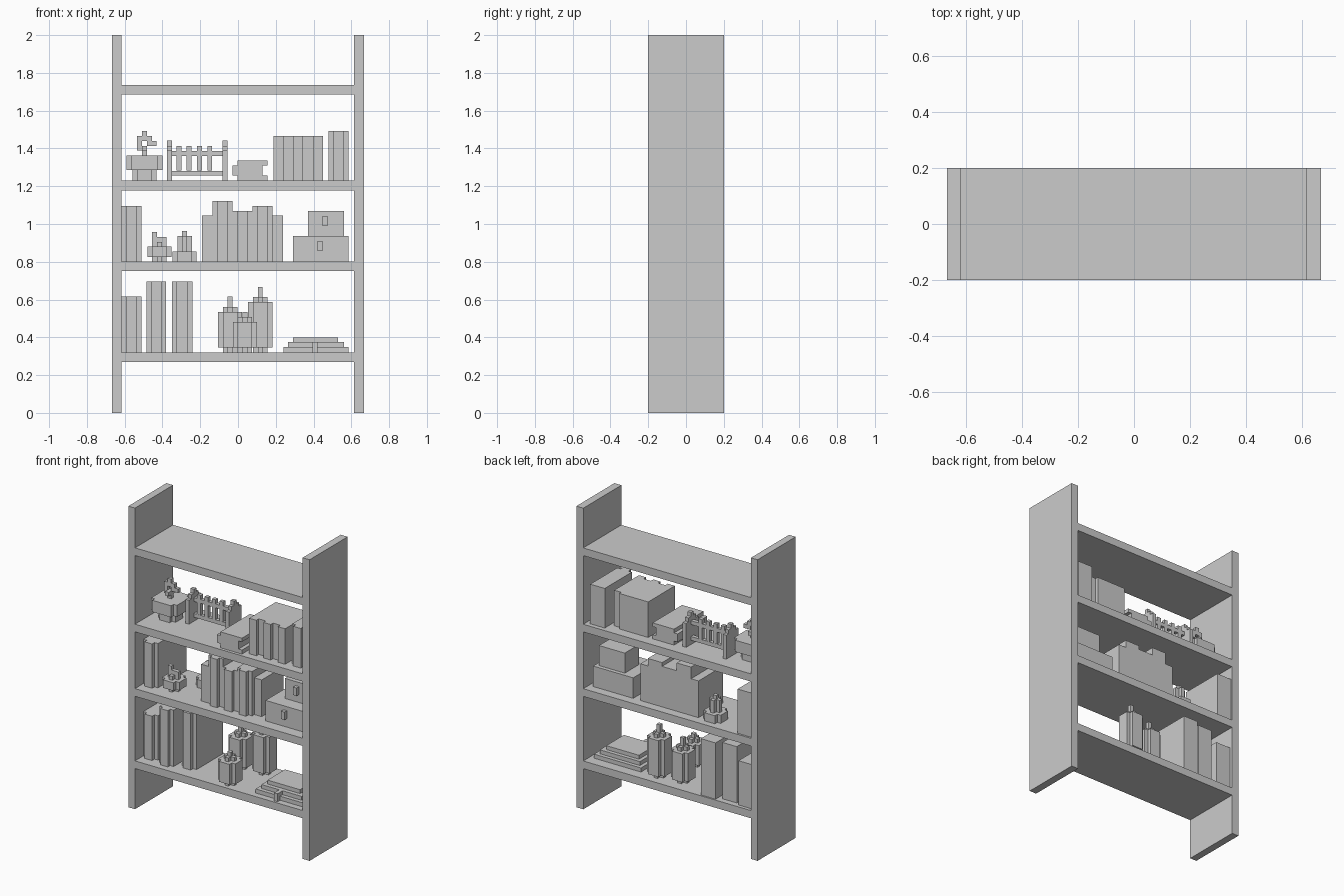
import bpy
import bmesh

default = bpy.data.objects.get("Cube")
if default:
    bpy.data.objects.remove(default, do_unlink=True)

GREY = (0.6, 0.6, 0.6, 1.0)
mat = bpy.data.materials.new("plain grey")
mat.use_nodes = True
mat.diffuse_color = GREY
mat.node_tree.nodes["Principled BSDF"].inputs["Base Color"].default_value = GREY

U = 0.0256  # block unit used by the stepped details


def build(name, boxes):
    """One object from boxes given as (x0, x1, y0, y1, z0, z1)."""
    bm = bmesh.new()
    for x0, x1, y0, y1, z0, z1 in boxes:
        for v in bmesh.ops.create_cube(bm, size=1)["verts"]:
            v.co.x = x1 if v.co.x > 0 else x0
            v.co.y = y1 if v.co.y > 0 else y0
            v.co.z = z1 if v.co.z > 0 else z0
    mesh = bpy.data.meshes.new(name)
    bm.to_mesh(mesh)
    bm.free()
    mesh.materials.append(mat)
    obj = bpy.data.objects.new(name, mesh)
    bpy.context.collection.objects.link(obj)
    return obj


def round_layer(x, y, r, z0, z1):
    """Blocky round slab: a cross of two boxes with stepped corners."""
    s = r - U
    return [(x - r, x + r, y - s, y + s, z0, z1), (x - s, x + s, y - r, y + r, z0, z1)]


def spine_book(name, x0, x1, y0, y1, z0, z1):
    """Upright book whose spine stands out at the front."""
    build(name, [(x0, x1, y0 + U, y1, z0, z1), (x0 + U, x1 - U, y0, y0 + U, z0, z1)])


def bottle(name, x, y, floor, body, top):
    """Bottle with a narrow foot, stepped shoulder and thin stopper."""
    r = 2.5 * U
    parts = round_layer(x, y, r - U, floor, floor + U)
    parts += round_layer(x, y, r, floor + U, body)
    parts += round_layer(x, y, r - U, body, body + U)
    parts.append((x - U / 2, x + U / 2, y - U / 2, y + U / 2, body + U, top))
    build(name, parts)


# Frame
build("left_side", [(0.615, 0.666, -0.2, 0.2, 0, 2)])
build("right_side", [(-0.666, -0.617, -0.2, 0.2, 0, 2)])
for i, z in enumerate((0.27, 0.75, 1.178, 1.685)):
    build(f"shelf_{i + 1}", [(-0.617, 0.615, -0.2, 0.2, z, z + 0.051)])
LOW, MID, TOP = 0.321, 0.801, 1.229

# Bottom shelf: tall books
spine_book("low_book_1", -0.617, -0.51, -0.137, 0.177, LOW, 0.615)
spine_book("low_book_2", -0.485, -0.38, -0.158, 0.16, LOW, 0.695)
spine_book("low_book_3", -0.35, -0.242, -0.115, 0.19, LOW, 0.695)

# Bottom shelf: bottles
bottle("bottle_left", -0.042, 0.09, LOW, 0.535, 0.615)
bottle("bottle_right", 0.118, 0.11, LOW, 0.588, 0.667)
bottle("bottle_front", 0.037, -0.134, LOW, 0.482, 0.535)

# Bottom shelf: open book with ribbon
build("open_book", [
    (0.24, 0.585, -0.158, 0.13, LOW, 0.348),
    (0.265, 0.56, -0.132, 0.105, 0.348, 0.374),
    (0.29, 0.53, -0.105, 0.08, 0.374, 0.4),
])
build("ribbon", [
    (0.395, 0.42, -0.185, -0.1, LOW, 0.374),
])

# Middle shelf: book at the end
spine_book("mid_book_end", -0.617, -0.51, -0.137, 0.187, MID, 1.095)

# Middle shelf: round jars
x, y = -0.416, -0.075
build("jar_front",
      round_layer(x, y, 1.5 * U, MID, MID + U)
      + round_layer(x, y, 2.5 * U, MID + U, 0.88)
      + round_layer(x, y, 1.5 * U, 0.88, 0.906)
      + [(x - 1.5 * U, x + 1.5 * U, y - U / 2, y + U / 2, 0.906, 0.932),
         (x - 1.5 * U, x - U / 2, y - U / 2, y + U / 2, 0.932, 0.958)])
x, y = -0.283, 0.092
build("jar_back",
      round_layer(x, y, 2.5 * U, MID, 0.855)
      + round_layer(x, y, 1.5 * U, 0.855, 0.937)
      + [(x - U / 2, x + U / 2, y - U / 2, y + U / 2, 0.937, 0.962)])

# Middle shelf: row of books (left edge, right edge, top, front)
row = [(-0.19, -0.135, 1.045, -0.115), (-0.135, -0.03, 1.122, -0.14),
       (-0.03, 0.078, 1.07, -0.14), (0.078, 0.183, 1.095, -0.14)]
for i, (x0, x1, top, front) in enumerate(row):
    if x1 - x0 > 0.08:
        spine_book(f"mid_book_{i + 1}", x0, x1, front, 0.14, MID, top)
    else:
        build(f"mid_book_{i + 1}", [(x0, x1, front, 0.14, MID, top)])
build("mid_book_5", [(0.183, 0.237, -0.09, 0.14, MID, 1.045)])

# Middle shelf: stacked boxes with small handles
build("lower_box", [(0.29, 0.585, -0.125, 0.14, MID, 0.937),
                    (0.421, 0.447, -0.15, -0.125, 0.858, 0.91)])
build("upper_box", [(0.37, 0.56, -0.035, 0.114, 0.937, 1.07),
                    (0.447, 0.473, -0.061, -0.035, 0.99, 1.043)])

# Top shelf: flower pot
x, y = -0.495, 0.0
build("flower_pot",
      round_layer(x, y, 2.5 * U, TOP, 1.285)
      + round_layer(x, y, 3.7 * U, 1.285, 1.362))
build("flower", [
    (x - U / 2, x + U / 2, y - U / 2, y + U / 2, 1.362, 1.388),
    (x - 1.5 * U, x + U / 2, y - U / 2, y + U / 2, 1.388, 1.414),
    (x - 1.5 * U, x - U / 2, y - U / 2, y + U / 2, 1.414, 1.466),
    (x + U / 2, x + 2.5 * U, y - U / 2, y + U / 2, 1.414, 1.44),
    (x - U / 2, x + 1.5 * U, y - U / 2, y + U / 2, 1.44, 1.466),
    (x - U / 2, x + U / 2, y - U / 2, y + U / 2, 1.466, 1.492),
    (x - U / 2, x + U / 2, y - 1.5 * U, y + 1.5 * U, 1.388, 1.414),
])

# Top shelf: small rack with gabled ends, rails and pegs
y = 0.05
rack = []
for x in (-0.376, -0.081):
    for half, top in ((2.5, 1.388), (1.5, 1.414), (0.5, 1.441)):
        rack.append((x, x + U, y - half * U, y + half * U, TOP, top))
for z in (1.256, 1.361):
    rack.append((-0.352, -0.08, y - U / 2, y + U / 2, z, z + U))
for i in range(4):
    x = -0.326 + i * 0.0545
    rack.append((x, x + U, y - U / 2, y + U / 2, 1.282, 1.414))
build("rack", rack)

# Top shelf: closed book lying down
build("lying_book", [
    (-0.003, 0.155, -0.18, 0.13, TOP, 1.256),
    (-0.029, 0.13, -0.18, 0.13, 1.256, 1.31),
    (-0.003, 0.155, -0.18, 0.13, 1.31, 1.335),
])

# Top shelf: row of narrow books with staggered spines
for i in range(5):
    x = 0.187 + i * 0.0528
    front = -0.15 if i % 2 == 0 else -0.125
    back = 0.11 if i == 4 else 0.13
    build(f"top_book_{i + 1}", [(x, x + 0.0528, front, back, TOP, 1.465)])
spine_book("top_book_end", 0.478, 0.585, -0.14, 0.17, TOP, 1.492)
